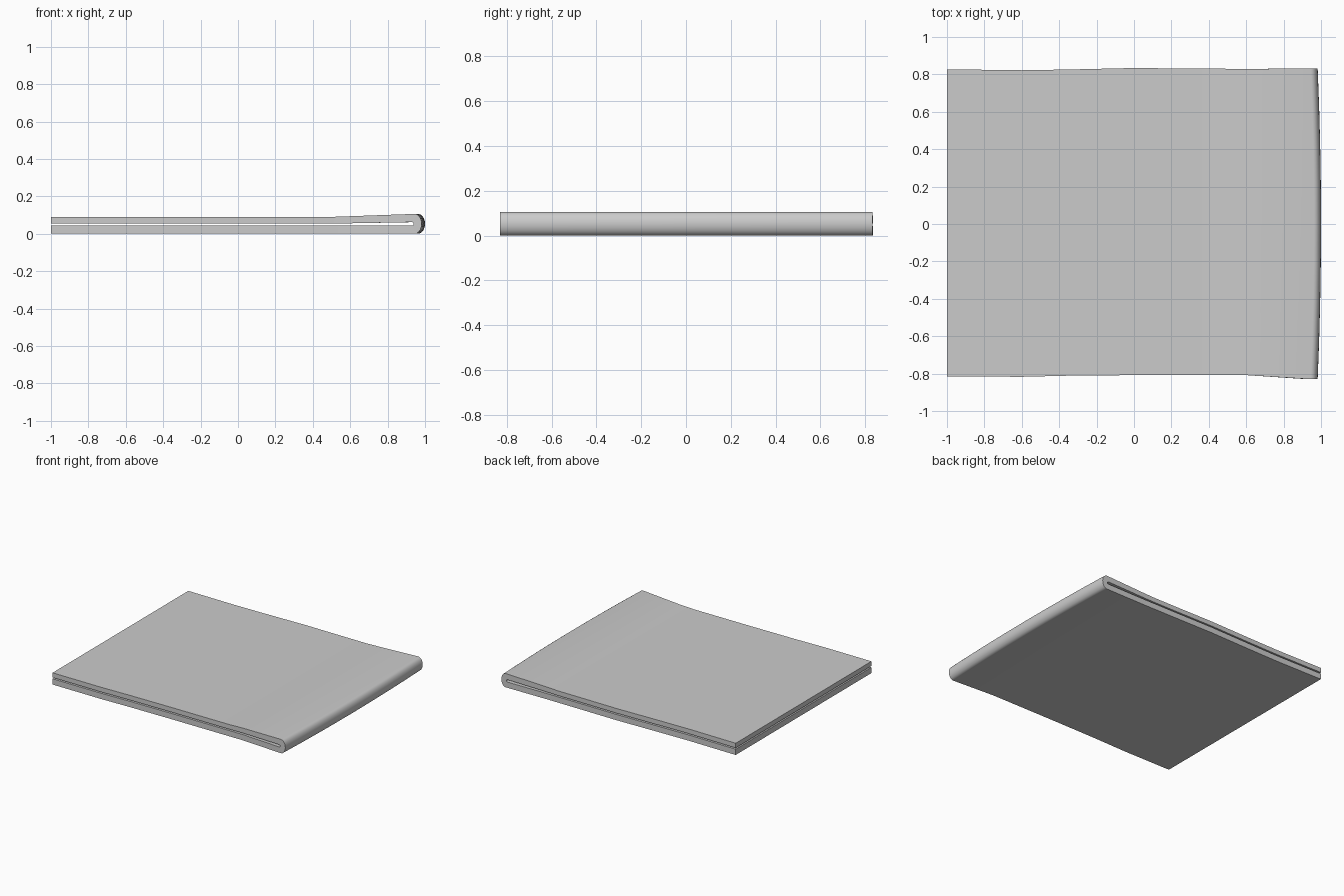
import bpy, bmesh, math

if "Cube" in bpy.data.objects:
    bpy.data.objects.remove(bpy.data.objects["Cube"])

# Outline stations: x, front edge y, back edge y of the cloth
EDGES = [(-1.0, -0.815, 0.827), (-0.6, -0.817, 0.822), (-0.35, -0.811, 0.826),
         (0.0, -0.808, 0.834), (0.3, -0.808, 0.831), (0.6, -0.808, 0.829),
         (0.945, -0.83, 0.832)]
COLUMNS = 8
FOLD_STEPS = 10


def lift(x):
    """Rise of the upper layer towards the fold."""
    return max(0.0, (x - 0.5) / 0.445)


# Each section: outer (x, z), inner (x, z), front y, back y
sections = []
stations = EDGES[:-1] + [(0.5, -0.808, 0.83), EDGES[-1]]
stations.sort()
for x, y0, y1 in stations:
    sections.append(((x, 0.0), (min(x, 0.93), 0.044), y0, y1))
for i in range(1, FOLD_STEPS):
    a = -math.pi / 2 + math.pi * i / FOLD_STEPS
    sections.append(((0.945 + 0.037 * math.cos(a), 0.053 + 0.053 * math.sin(a)),
                     (0.93 + 0.009 * math.cos(a), 0.053 + 0.009 * math.sin(a)),
                     -0.83, 0.832))
for x, y0, y1 in reversed(stations):
    t = lift(x)
    sections.append(((x, 0.09 + 0.016 * t), (min(x, 0.93), 0.054 + 0.008 * t), y0, y1))

# Folded cloth: outer and inner skins
bm = bmesh.new()
outer, inner = [], []
for o, n, y0, y1 in sections:
    for skin, (x, z) in ((outer, o), (inner, n)):
        row = []
        for c in range(COLUMNS + 1):
            s = c / COLUMNS
            bow = 0.018 * (1 - (2 * s - 1) ** 2) if x > 0.9 else 0.0
            row.append(bm.verts.new((x + bow, y0 + (y1 - y0) * s, z)))
        skin.append(row)

for k in range(len(sections) - 1):
    for skin in (outer, inner):
        for c in range(COLUMNS):
            bm.faces.new((skin[k][c], skin[k + 1][c], skin[k + 1][c + 1], skin[k][c + 1]))
    # Hem faces along the front and back
    for c in (0, COLUMNS):
        bm.faces.new((outer[k][c], outer[k + 1][c], inner[k + 1][c], inner[k][c]))
# Hem faces at the open end
for k in (0, -1):
    for c in range(COLUMNS):
        bm.faces.new((outer[k][c], outer[k][c + 1], inner[k][c + 1], inner[k][c]))
bmesh.ops.recalc_face_normals(bm, faces=bm.faces)

mesh = bpy.data.meshes.new("folded_cloth")
bm.to_mesh(mesh)
bm.free()
cloth = bpy.data.objects.new("folded_cloth", mesh)
bpy.context.collection.objects.link(cloth)
bpy.context.view_layer.objects.active = cloth
cloth.select_set(True)
bpy.ops.object.shade_smooth_by_angle(angle=math.radians(30))
